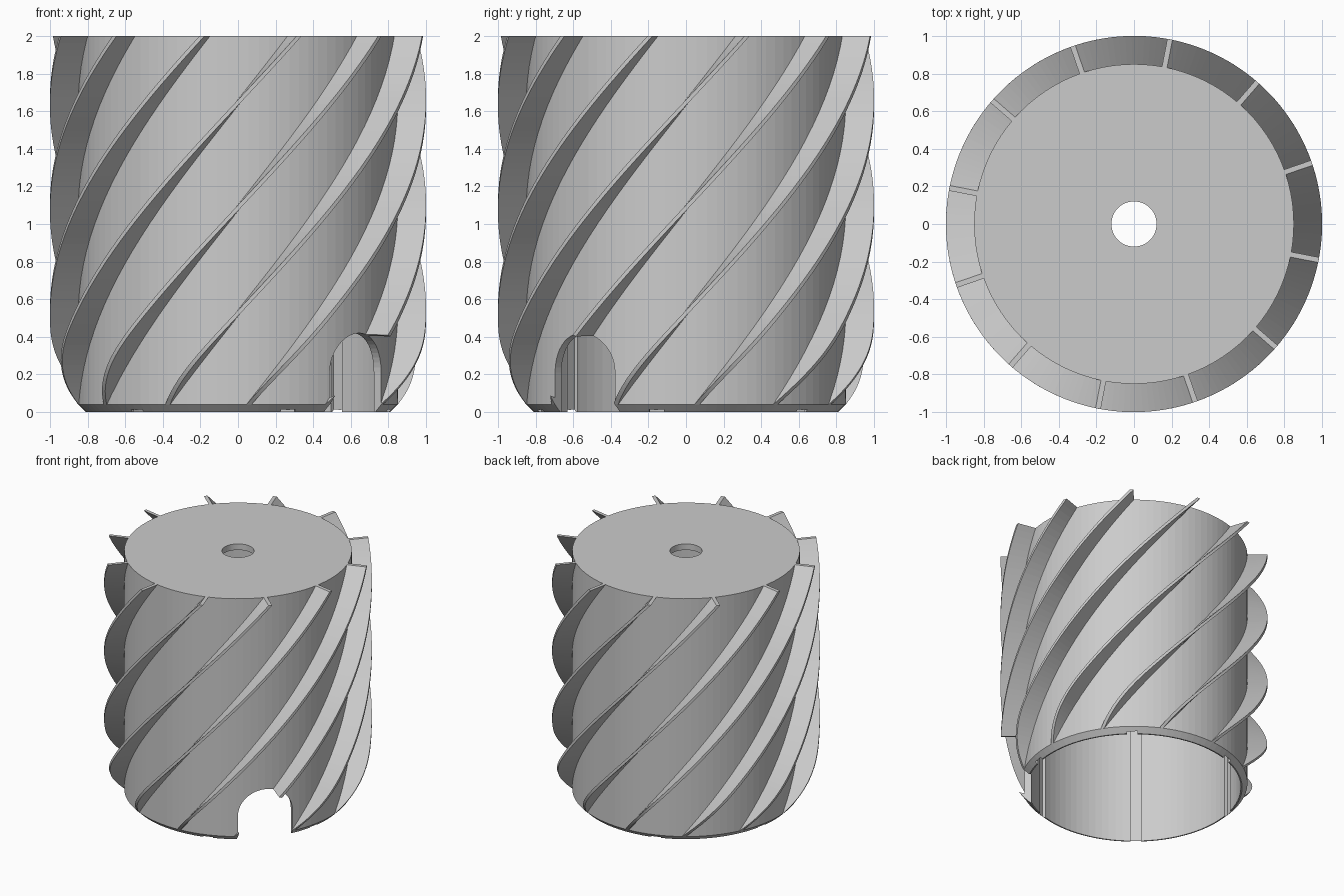
import bpy, bmesh, math
from mathutils import Matrix, Vector

cube = bpy.data.objects.get("Cube")
if cube:
    bpy.data.objects.remove(cube, do_unlink=True)

SEGMENTS = 96
CORE_R, FIN_R, HEIGHT = 0.85, 1.0, 2.0
FIN_COUNT, FIN_HALF = 12, 0.014
TOP_ANGLE, TWIST = 19.0, 53.6      # degrees, degrees per unit of height
NOTCH_ANGLE, NOTCH_R = -40.7, 0.21

grey = bpy.data.materials.new("light grey")
grey.use_nodes = True
colour = (0.6, 0.6, 0.6, 1)
grey.diffuse_color = colour
grey.node_tree.nodes["Principled BSDF"].inputs["Base Color"].default_value = colour


def make_object(name, bm):
    bmesh.ops.recalc_face_normals(bm, faces=bm.faces)
    mesh = bpy.data.meshes.new(name)
    bm.to_mesh(mesh)
    bm.free()
    mesh.materials.append(grey)
    obj = bpy.data.objects.new(name, mesh)
    bpy.context.collection.objects.link(obj)
    return obj


def bridge(bm, rings, closed):
    """Join equal rings of vertices with quads."""
    pairs = list(zip(rings, rings[1:] + rings[:1])) if closed else list(zip(rings, rings[1:]))
    for a, b in pairs:
        n = len(a)
        for i in range(n):
            j = (i + 1) % n
            bm.faces.new((a[i], a[j], b[j], b[i]))


def cut(obj, cutter):
    mod = obj.modifiers.new("cut", 'BOOLEAN')
    mod.operation = 'DIFFERENCE'
    mod.solver = 'EXACT'
    mod.object = cutter
    bpy.context.view_layer.objects.active = obj
    bpy.ops.object.modifier_apply(modifier=mod.name)


# Hollow core: closed section turned around z, with a bored top plate
section = [(0.81, 0), (CORE_R, 0.04), (CORE_R, HEIGHT), (0.12, HEIGHT),
           (0.12, 1.95), (0.80, 1.95), (0.80, 0)]
bm = bmesh.new()
rings = []
for i in range(SEGMENTS):
    a = math.tau * i / SEGMENTS
    rings.append([bm.verts.new((r * math.cos(a), r * math.sin(a), z)) for r, z in section])
bridge(bm, rings, True)
core = make_object("hollow_core", bm)

# Helical fins whose outer edge tapers into the core near the bottom
def fin_radius(z):
    t = min((z - 0.04) / 0.42, 1)
    return CORE_R + (FIN_R - CORE_R) * max(1 - (1 - t) ** 2.4, 0.005)


bm = bmesh.new()
steps = 64
for k in range(FIN_COUNT):
    rings = []
    for s in range(steps + 1):
        z = 0.04 + (HEIGHT - 0.04) * (s / steps) ** 1.2
        a = math.radians(TOP_ANGLE + k * 360 / FIN_COUNT + TWIST * (z - HEIGHT))
        out = Vector((math.cos(a), math.sin(a), 0))
        side = Vector((-math.sin(a), math.cos(a), 0)) * FIN_HALF
        up = Vector((0, 0, z))
        inner, outer = out * 0.845, out * fin_radius(z)
        rings.append([bm.verts.new(p + up) for p in
                      (inner - side, outer - side, outer + side, inner + side)])
    bridge(bm, rings, False)
    bm.faces.new(rings[0])
    bm.faces.new(rings[-1])
fins = make_object("helical_fins", bm)

# Cutter for the shallow keyways along the bore
bm = bmesh.new()
for k in range(6):
    turn = Matrix.Rotation(math.radians(49 + 60 * k), 4, 'Z')
    place = turn @ Matrix.Translation((0.77, 0, 0.9)) @ Matrix.Diagonal((0.104, 0.08, 2.1, 1))
    bmesh.ops.create_cube(bm, size=1, matrix=place)
keyways = make_object("keyway_cutter", bm)

# Cutter for the arched notch in the lower rim
arch = [(-NOTCH_R, -0.1), (NOTCH_R, -0.1)]
arch += [(NOTCH_R * math.cos(math.pi * i / 24), NOTCH_R + NOTCH_R * math.sin(math.pi * i / 24))
         for i in range(25)]
bm = bmesh.new()
rings = [[bm.verts.new((x, y, z)) for y, z in arch] for x in (0.4, 1.2)]
bridge(bm, rings, False)
for ring in rings:
    bm.faces.new(ring)
bm.transform(Matrix.Rotation(math.radians(NOTCH_ANGLE), 4, 'Z'))
notch = make_object("notch_cutter", bm)

cut(core, keyways)
cut(core, notch)
cut(fins, notch)
for cutter in (keyways, notch):
    bpy.data.objects.remove(cutter, do_unlink=True)
